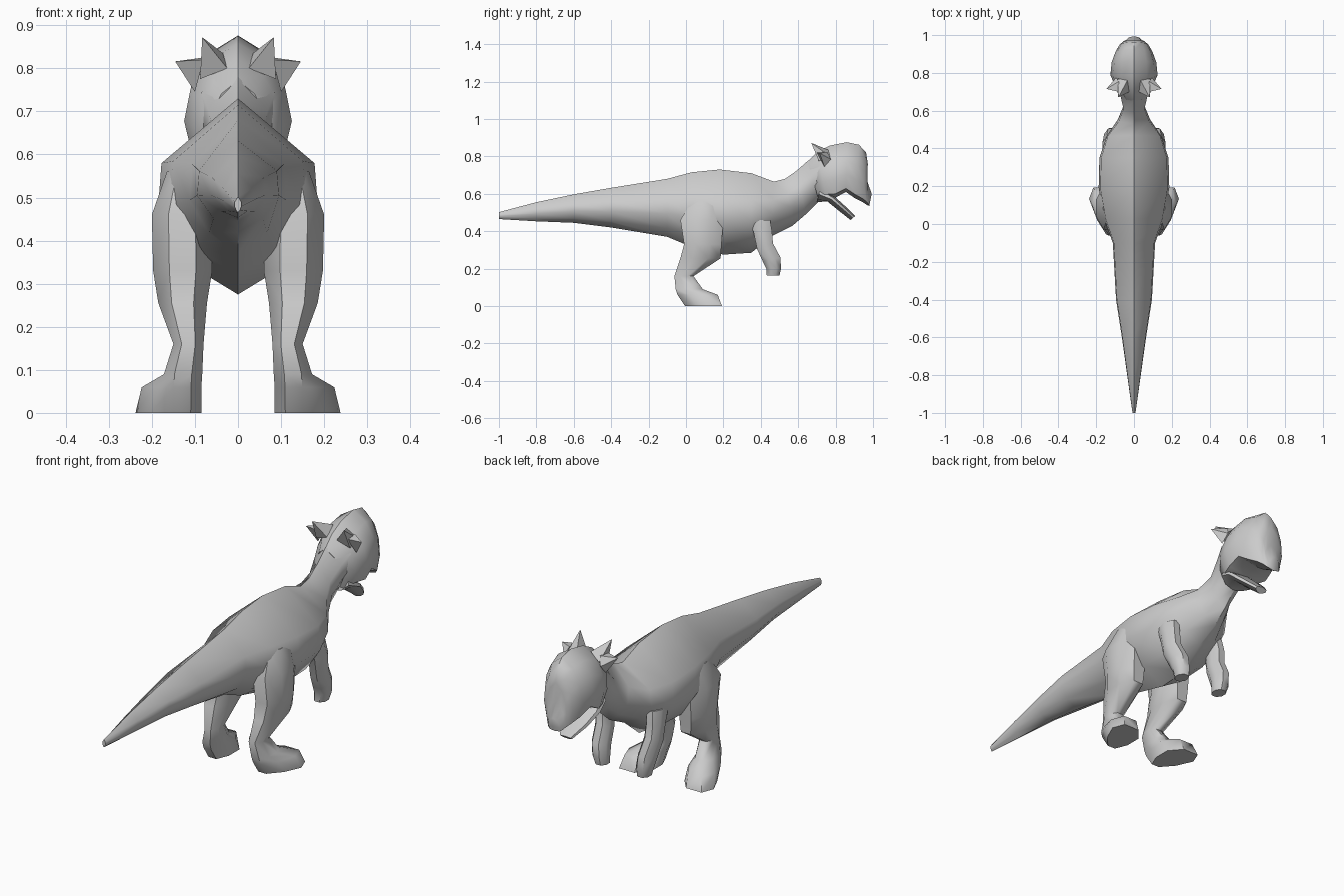
import bpy, bmesh, math

grey = bpy.data.materials.new("stone grey")
grey.diffuse_color = (0.6, 0.6, 0.6, 1)


def skin(name, rings, angle=50):
    """Join equal-sized rings of points into one closed, smoothed surface."""
    bm = bmesh.new()
    vs = [[bm.verts.new(p) for p in r] for r in rings]
    n = len(vs[0])
    for a, b in zip(vs, vs[1:]):
        for i in range(n):
            j = (i + 1) % n
            bm.faces.new((a[i], a[j], b[j], b[i]))
    bm.faces.new(vs[0])
    bm.faces.new(vs[-1])
    bmesh.ops.recalc_face_normals(bm, faces=bm.faces)
    me = bpy.data.meshes.new(name)
    bm.to_mesh(me)
    bm.free()
    me.materials.append(grey)
    ob = bpy.data.objects.new(name, me)
    bpy.context.collection.objects.link(ob)
    bpy.ops.object.select_all(action='DESELECT')
    ob.select_set(True)
    bpy.context.view_layer.objects.active = ob
    bpy.ops.object.shade_smooth_by_angle(angle=math.radians(angle))
    return ob


def spine_ring(yt, zt, yb, zb, w, section):
    """Mirrored section hung between a top point and a bottom point."""
    half = [(s * w, yt + (yb - yt) * t, zt + (zb - zt) * t) for t, s in section]
    return half + [(-x, y, z) for x, y, z in half[-2:0:-1]]


def limb_ring(z, y0, y1, x0, x1, taper=0, tilt=0):
    """Eight-sided level ring; taper narrows its heel, tilt lowers its front."""
    pts = []
    for u, v in ((1, -.4), (1, .4), (.45, 1), (-.45, 1), (-1, .4), (-1, -.4), (-.45, -1), (.45, -1)):
        x = x0 + (x1 - x0) * (u + 1) / 2 * (1 - taper * (1 - v) / 2)
        pts.append((x, y0 + (y1 - y0) * (v + 1) / 2, z - tilt * v))
    return pts


def both_sides(name, rings, angle=50):
    for side, s in (("right", 1), ("left", -1)):
        skin(f"{side}_{name}", [[(s * x, y, z) for x, y, z in r] for r in rings], angle)


# Tail, trunk and neck
trunk = ((0, 0), (.33, .95), (.6, 1), (.85, .6), (1, 0))
skin("body", [spine_ring(*r, trunk) for r in (
    (-1, .502, -1, .465, .008),
    (-.8, .555, -.8, .453, .036),
    (-.6, .597, -.6, .445, .064),
    (-.4, .632, -.4, .42, .095),
    (-.1, .68, -.1, .37, .112),
    (.03, .715, .02, .32, .158),
    (.18, .73, .2, .275, .187),
    (.35, .71, .35, .285, .183),
    (.47, .665, .46, .375, .145),
    (.53, .68, .57, .43, .085),
    (.59, .722, .64, .49, .058),
    (.65, .775, .71, .56, .073),
    (.71, .815, .74, .60, .09))], 60)

# Domed head with a hooked upper lip
skull = ((0, 0), (.15, .55), (.38, .88), (.65, 1), (.93, .85), (1, 0))
skin("head", [spine_ring(*r, skull) for r in (
    (.65, .772, .71, .565, .07),
    (.70, .822, .75, .58, .102),
    (.77, .858, .80, .58, .125),
    (.86, .876, .855, .61, .118),
    (.925, .862, .905, .575, .098),
    (.963, .82, .945, .555, .075),
    (.972, .76, .965, .542, .055),
    (.968, .67, .975, .537, .044),
    (.993, .60, .98, .535, .03))], 60)

# Lower jaw
jaw = ((0, 0), (.2, .9), (.5, 1), (.85, .6), (1, 0))
skin("lower_jaw", [spine_ring(*r, jaw) for r in (
    (.72, .64, .70, .555, .08),
    (.80, .58, .755, .56, .095),
    (.85, .535, .82, .507, .072),
    (.905, .482, .88, .46, .03))])

# Legs with outward-pointing feet
both_sides("leg", [limb_ring(*r) for r in (
    (.56, .03, .2, .08, .165),
    (.46, -.03, .2, .06, .2),
    (.33, -.01, .19, .06, .197),
    (.255, -.03, .185, .072, .185),
    (.16, -.062, .04, .08, .15),
    (.09, -.055, .09, .083, .172),
    (.06, -.045, .17, .085, .245, .45),
    (0, -.005, .192, .085, .265, .5))])

# Small hanging arms
both_sides("arm", [limb_ring(*r) for r in (
    (.46, .32, .45, .09, .16),
    (.40, .36, .46, .095, .168),
    (.32, .38, .465, .09, .165, 0, -.015),
    (.25, .41, .505, .083, .158, 0, -.01),
    (.20, .43, .508, .078, .15),
    (.162, .432, .50, .08, .138))])


def horn(name, base, tip):
    """Pointed horn: a four-sided base closing on a tiny tip."""
    end = [tuple(t + (c - t) * .02 for c, t in zip(p, tip)) for p in base]
    both_sides(name, [base, end], 20)


# Crest horns at the back of the skull and blunt horns at its sides
horn("crest_horn", [(.025, .70, .80), (.035, .76, .835), (.085, .77, .80), (.088, .71, .775)],
     (.083, .67, .872))
horn("side_horn", [(.08, .70, .82), (.08, .755, .825), (.095, .775, .785), (.10, .74, .745)],
     (.146, .715, .816))
